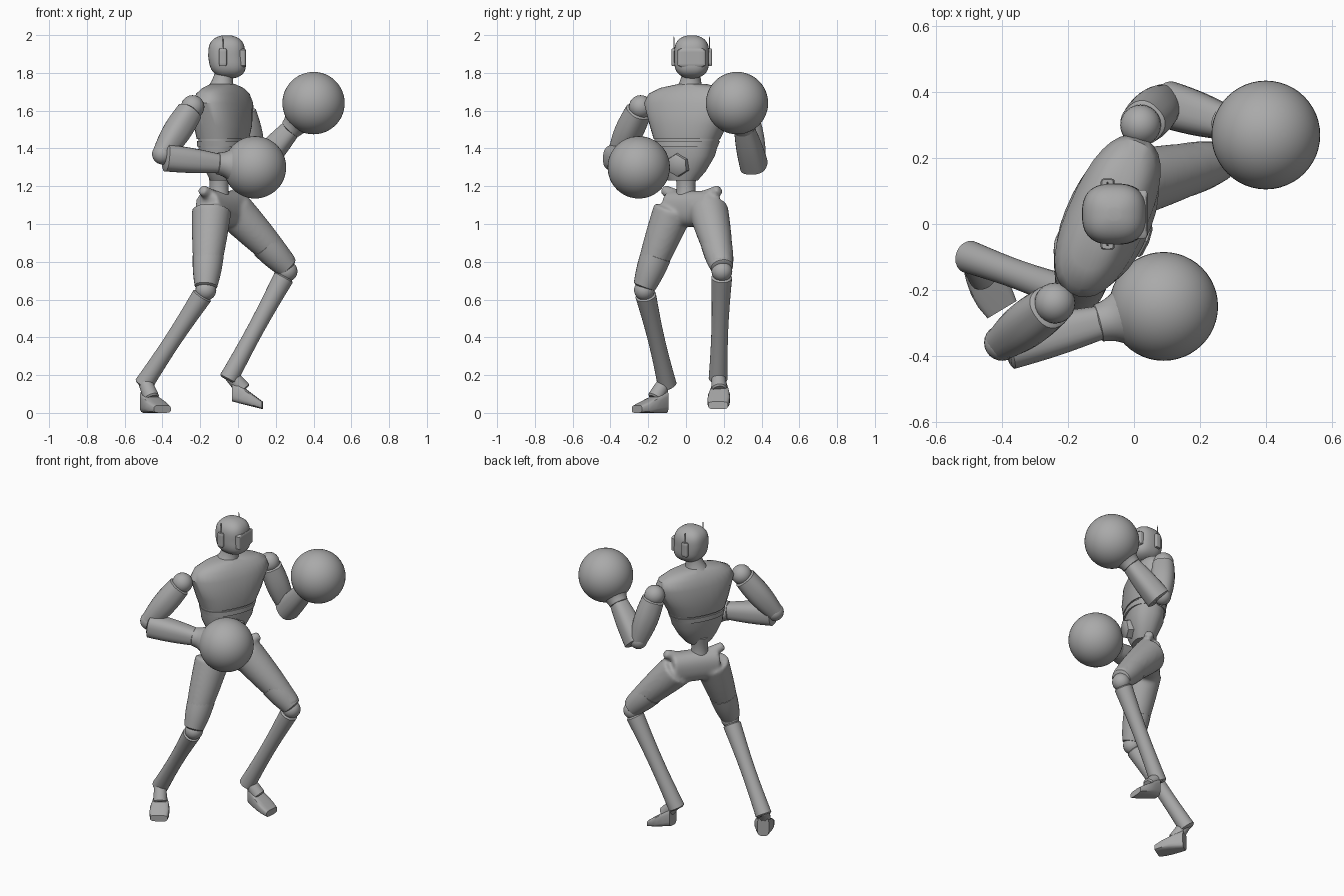
import bpy, bmesh, math
from mathutils import Vector

if "Cube" in bpy.data.objects:
    bpy.data.objects.remove(bpy.data.objects["Cube"], do_unlink=True)

colour = (0.4, 0.4, 0.4, 1)
grey = bpy.data.materials.new("plain grey")
grey.use_nodes = True
grey.diffuse_color = colour
grey.node_tree.nodes["Principled BSDF"].inputs["Base Color"].default_value = colour

RIGHTWARD, BACKWARD, UP = Vector((1, 0, 0)), Vector((0, 1, 0)), Vector((0, 0, 1))


def finish(name, mesh_builder, angle=40):
    """Turn the built geometry into a smooth, grey, named object."""
    bmesh.ops.recalc_face_normals(mesh_builder, faces=mesh_builder.faces)
    mesh = bpy.data.meshes.new(name)
    mesh_builder.to_mesh(mesh)
    mesh_builder.free()
    mesh.materials.append(grey)
    obj = bpy.data.objects.new(name, mesh)
    bpy.context.collection.objects.link(obj)
    bpy.ops.object.select_all(action='DESELECT')
    obj.select_set(True)
    bpy.context.view_layer.objects.active = obj
    bpy.ops.object.shade_smooth_by_angle(angle=math.radians(angle))
    return obj


def add_loft(builder, rings, across, along, power, sides):
    """Skin superellipse rings, each given as centre, half width and half depth."""
    def bend(value):
        return math.copysign(abs(value) ** (2 / power), value)

    loops = []
    for centre, width, depth in rings:
        loop = []
        for step in range(sides):
            turn = math.tau * (step + 0.5) / sides
            offset = across * width * bend(math.cos(turn)) + along * depth * bend(math.sin(turn))
            loop.append(builder.verts.new(centre + offset))
        loops.append(loop)
    for low, high in zip(loops, loops[1:]):
        for step in range(sides):
            after = (step + 1) % sides
            builder.faces.new((low[step], low[after], high[after], high[step]))
    builder.faces.new(loops[0])
    builder.faces.new(loops[-1])


def add_limb(builder, start, end, first, last, bulge=0, flat=1, power=2, sides=24, lip=0.008):
    """Tapered tube from start to end, swollen by bulge halfway, with bevelled ends."""
    start, end = Vector(start), Vector(end)
    axis = (end - start).normalized()
    across = axis.cross(UP)
    if across.length < 0.05:
        across = axis.cross(RIGHTWARD)
    across.normalize()
    rings = [(start - axis * lip, first * 0.8, first * 0.8 * flat)]
    steps = 8
    for step in range(steps + 1):
        t = step / steps
        radius = first + (last - first) * t + bulge * math.sin(math.pi * t)
        rings.append((start.lerp(end, t), radius, radius * flat))
    rings.append((end + axis * lip, last * 0.8, last * 0.8 * flat))
    add_loft(builder, rings, across, across.cross(axis), power, sides)


def limb(name, *shape, **options):
    builder = bmesh.new()
    add_limb(builder, *shape, **options)
    return finish(name, builder)


def loft(name, rings, across, along, power=2.4, sides=32, angle=40):
    builder = bmesh.new()
    add_loft(builder, rings, across, along, power, sides)
    return finish(name, builder, angle)


def ball(name, centre, radius, segments=24):
    builder = bmesh.new()
    bmesh.ops.create_uvsphere(builder, u_segments=segments, v_segments=segments // 2, radius=radius)
    bmesh.ops.translate(builder, verts=builder.verts, vec=centre)
    return finish(name, builder)


# Trunk, turned towards the front right and leaning slightly
shoulder_line = Vector((0.4, 0.9, 0)).normalized()
chest_facing = shoulder_line.cross(UP)


def trunk(name, *slices):
    rings = [(Vector((-0.08, (height - 1.4) / 10, height)), width, depth) for height, width, depth in slices]
    loft(name, rings, shoulder_line, chest_facing)


trunk("chest", (1.45, 0.18, 0.12), (1.52, 0.21, 0.13), (1.64, 0.26, 0.12),
      (1.69, 0.24, 0.1), (1.72, 0.18, 0.08), (1.74, 0.08, 0.06))
trunk("abdomen", (1.23, 0.08, 0.06), (1.28, 0.12, 0.08), (1.36, 0.16, 0.11), (1.46, 0.18, 0.11))
trunk("chest_rim", (1.41, 0.17, 0.12), (1.44, 0.18, 0.12))
limb("belly_plate", (-0.02, -0.03, 1.32), (0.03, -0.05, 1.31), 0.067, 0.06, sides=6)
limb("spine", (-0.1, 0, 1.12), (-0.1, 0, 1.27), 0.06, 0.06, bulge=-0.01)
limb("neck", (-0.09, 0.02, 1.7), (-0.07, 0.03, 1.82), 0.08, 0.05, bulge=-0.01)

# Head as a squarish egg with the jaw set forwards
head_centre = Vector((-0.06, 0.03, 1.885))
head_rings = []
for step in range(-12, 13):
    rise = 0.99 * math.sin(math.pi * step / 24)
    size = 0.098 * math.sqrt(1 - abs(rise) ** 3.5)
    middle = head_centre + UP * rise * 0.115 + RIGHTWARD * 0.015 * max(0, -rise)
    head_rings.append((middle, size, size * 0.95))
loft("head", head_rings, RIGHTWARD, BACKWARD, power=2.6)

# Face plate, ear pods and aerials
limb("face_plate", (0.018, 0.03, 1.84), (0.018, 0.03, 1.92), 0.074, 0.074, flat=0.33, power=6)
sides_of_body = {"left": 1, "right": -1}
for label, sign in sides_of_body.items():
    ear = head_centre + BACKWARD * sign * 0.094 - RIGHTWARD * 0.02
    limb(label + "_ear_pod", ear - UP * 0.04, ear + UP * 0.035, 0.014, 0.014, flat=1.5, power=4)
    limb(label + "_aerial", ear, ear + UP * 0.1, 0.004, 0.002, sides=8)

# Joint positions of the legs
hips = {"right": Vector((-0.14, -0.07, 1.07)), "left": Vector((-0.02, 0.12, 1.07))}
knees = {"right": Vector((-0.17, -0.22, 0.65)), "left": Vector((0.26, 0.19, 0.75))}
ankles = {"right": Vector((-0.5, -0.1, 0.15)), "left": Vector((-0.05, 0.17, 0.18))}

# Pelvis, hip points and thighs blended into one skin
pelvis_line = Vector((0.6, 0.8, 0))
pelvis_centre = Vector((-0.08, 0.03, 1.08))
builder = bmesh.new()
add_limb(builder, pelvis_centre - pelvis_line * 0.14, pelvis_centre + pelvis_line * 0.14,
         0.08, 0.08, flat=1.2, power=2.4)
for label, sign in sides_of_body.items():
    add_limb(builder, hips[label], knees[label] + UP * 0.03, 0.105, 0.06, bulge=0.005)
    outward = pelvis_line * sign
    crest = pelvis_centre + outward * 0.18 + UP * 0.1
    add_limb(builder, crest - outward * 0.09 - UP * 0.04, crest, 0.04, 0.028)
thighs = finish("hips_and_thighs", builder)
blend = thighs.modifiers.new("blend", 'REMESH')
blend.mode = 'VOXEL'
blend.voxel_size = 0.01
blend.use_smooth_shade = True
soften = thighs.modifiers.new("soften", 'SMOOTH')
soften.iterations = 8

# Knee cuffs, knees and shins
for label, knee in knees.items():
    thigh_end = knee + UP * 0.02
    cuff_top = hips[label].lerp(thigh_end, 0.6)
    limb(label + "_knee_cuff", cuff_top, thigh_end, 0.082, 0.06, bulge=0.004)
    ball(label + "_knee", knee, 0.055)
    limb(label + "_shin", knee.lerp(ankles[label], 0.06), ankles[label], 0.055, 0.05, bulge=-0.008)


def foot(label, heel, toe):
    """Flat-soled wedge that drops and widens towards the toe."""
    heel, toe = Vector(heel), Vector(toe)
    across = (toe - heel).cross(UP).normalized()
    rings = []
    for step in range(5):
        t = step / 4
        half_height = 0.06 - 0.04 * t
        half_width = 0.035 + 0.025 * math.sin(2.4 * t)
        rings.append((heel.lerp(toe, t) + UP * half_height, half_width, half_height))
    loft(label + "_foot", rings, across, UP, power=4, sides=16, angle=35)
    limb(label + "_ankle", ankles[label].lerp(heel.lerp(toe, 0.3), 0.1) + UP * 0.04,
         heel.lerp(toe, 0.35) + UP * 0.08, 0.036, 0.042)


foot("right", (-0.49, -0.11, 0), (-0.4, -0.26, 0))
foot("left", (-0.03, 0.18, 0.06), (0.13, 0.17, 0.02))

# Arms with ball gloves: shoulder, elbow and glove centre
arms = {"right": ((-0.24, -0.24, 1.62), (-0.4, -0.36, 1.37), (0.09, -0.25, 1.3)),
        "left": ((0.02, 0.3, 1.62), (0.09, 0.37, 1.33), (0.4, 0.27, 1.64))}
for label, joints in arms.items():
    shoulder, elbow, glove = map(Vector, joints)
    ball(label + "_shoulder", shoulder, 0.062)
    limb(label + "_upper_arm", shoulder.lerp(elbow, 0.1), elbow, 0.066, 0.052, bulge=0.012, power=2.4)
    ball(label + "_elbow", elbow, 0.055)
    base = elbow + Vector((0.02, -0.01, -0.02))
    wrist = base.lerp(glove, 0.58)
    limb(label + "_forearm", base, wrist, 0.072, 0.052, bulge=0.004, power=2.6)
    limb(label + "_glove_cuff", wrist, base.lerp(glove, 0.78), 0.058, 0.11, bulge=-0.012)
    ball(label + "_glove", glove, 0.165, segments=48)
